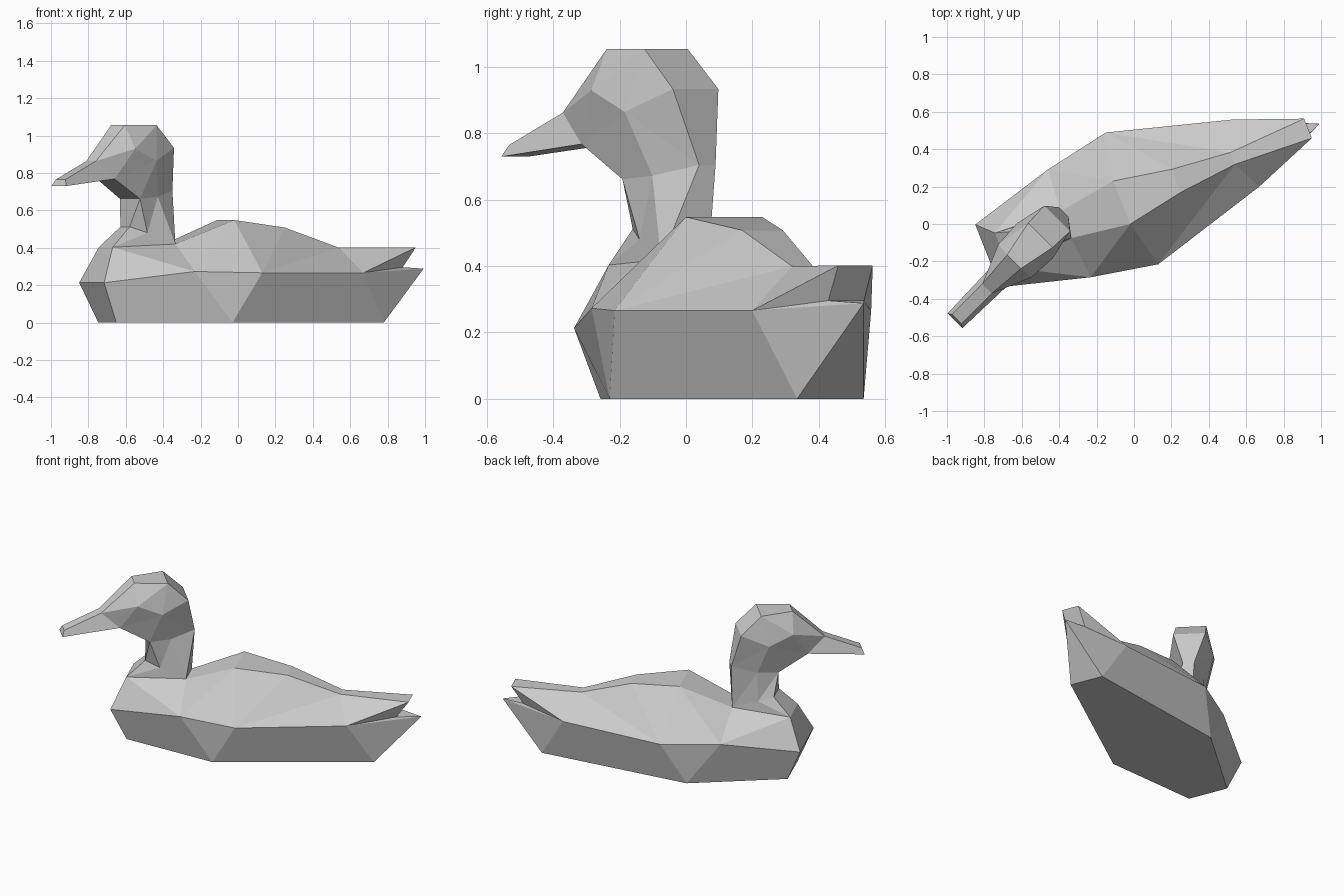
import bpy, bmesh
from math import cos, sin, radians

if "Cube" in bpy.data.objects:
    bpy.data.objects.remove(bpy.data.objects["Cube"])

BODY = (21.7, 0.131)   # turn in degrees, sideways offset of the centre line
HEAD = (45.0, 0.311)

# Half-profile points: distance along the axis, half width, height
body_points = dict(
    breast=(-.79, .18, .213), flank=(-.32, .31, .273), mid=(.041, .379, .266),
    hip=(.696, .193, .266), keel_front=(-.70, .13, 0), keel_mid=(-.113, .334, 0),
    keel_back=(.848, .108, 0), shoulder=(-.709, .10, .403),
    neck_front=(-.598, .066, .512), neck_side=(-.502, .082, .48),
    neck_back=(-.339, .077, .42), back_top=(-.019, .124, .548),
    back_mid=(.295, .066, .508), rump=(.62, .034, .40),
    tail=(1.053, .056, .402), notch=(.977, .058, .296), tip=(1.12, 0, .288))
head_points = dict(
    throat=(-.506, .076, .662), jaw=(-.375, .08, .673), nape=(-.22, .035, .705),
    cheek=(-.438, .134, .865), eye=(-.59, .125, .93), occiput=(-.27, .097, .934),
    crown_back=(-.396, .092, 1.055), crown_front=(-.597, .052, 1.055),
    bill_top=(-.80, .036, .863), bill_low=(-.69, .067, .768),
    bill_end_top=(-1.03, .036, .765), bill_end_low=(-1.043, .056, .73))

# Faces of one side
hull_faces = [
    "breast keel_front keel_mid flank", "flank keel_mid mid",
    "mid keel_mid keel_back hip", "hip keel_back tip",
    "hip tip notch", "hip notch tail"]
back_faces = [
    "breast flank shoulder", "shoulder flank neck_back",
    "flank back_top neck_back", "flank mid back_top",
    "mid back_mid back_top", "mid rump back_mid",
    "mid hip rump", "hip tail rump"]
neck_faces = [
    "shoulder neck_side neck_front", "shoulder neck_back neck_side",
    "neck_front neck_side throat", "neck_side jaw throat",
    "neck_side neck_back jaw", "neck_back nape jaw"]
head_faces = [
    "throat jaw cheek", "jaw nape cheek", "nape occiput cheek",
    "occiput crown_back cheek", "crown_back eye cheek",
    "crown_back crown_front eye", "bill_low throat cheek",
    "bill_low cheek eye", "bill_top bill_low eye",
    "bill_top eye crown_front",
    "bill_top bill_end_top bill_end_low bill_low"]

# Closed loop of pairs that the centre strip bridges from side to side
centre_loop = [
    "tip", "keel_back", "keel_mid", "keel_front", "breast", "shoulder",
    "neck_front", "throat", "bill_low", "bill_end_low", "bill_end_top",
    "bill_top", "crown_front", "crown_back", "occiput", "nape",
    "neck_back", "back_top", "back_mid", "rump", "tail", "notch"]

bm = bmesh.new()
verts = {}


def add_pairs(points, frame):
    angle, offset = radians(frame[0]), frame[1]
    for name, (along, half, z) in points.items():
        for side in (-1, 1):
            if half == 0 and side == 1:
                verts[name, 1] = verts[name, -1]
                continue
            across = offset + side * half
            verts[name, side] = bm.verts.new((
                along * cos(angle) - across * sin(angle),
                along * sin(angle) + across * cos(angle), z))


def add_face(corners):
    bm.faces.new(list(dict.fromkeys(corners)))


add_pairs(body_points, BODY)
add_pairs(head_points, HEAD)

for face in hull_faces + back_faces + neck_faces + head_faces:
    for side in (-1, 1):
        add_face([verts[name, side] for name in face.split()])

for a, b in zip(centre_loop, centre_loop[1:] + centre_loop[:1]):
    add_face([verts[a, -1], verts[b, -1], verts[b, 1], verts[a, 1]])

bmesh.ops.recalc_face_normals(bm, faces=bm.faces[:])
mesh = bpy.data.meshes.new("duck_body")
bm.to_mesh(mesh)
bm.free()
duck = bpy.data.objects.new("duck_body", mesh)
bpy.context.collection.objects.link(duck)

# Plain grey
grey = bpy.data.materials.new("plain_grey")
grey.use_nodes = True
colour = (.6, .6, .6, 1)
grey.diffuse_color = colour
grey.node_tree.nodes["Principled BSDF"].inputs["Base Color"].default_value = colour
mesh.materials.append(grey)
